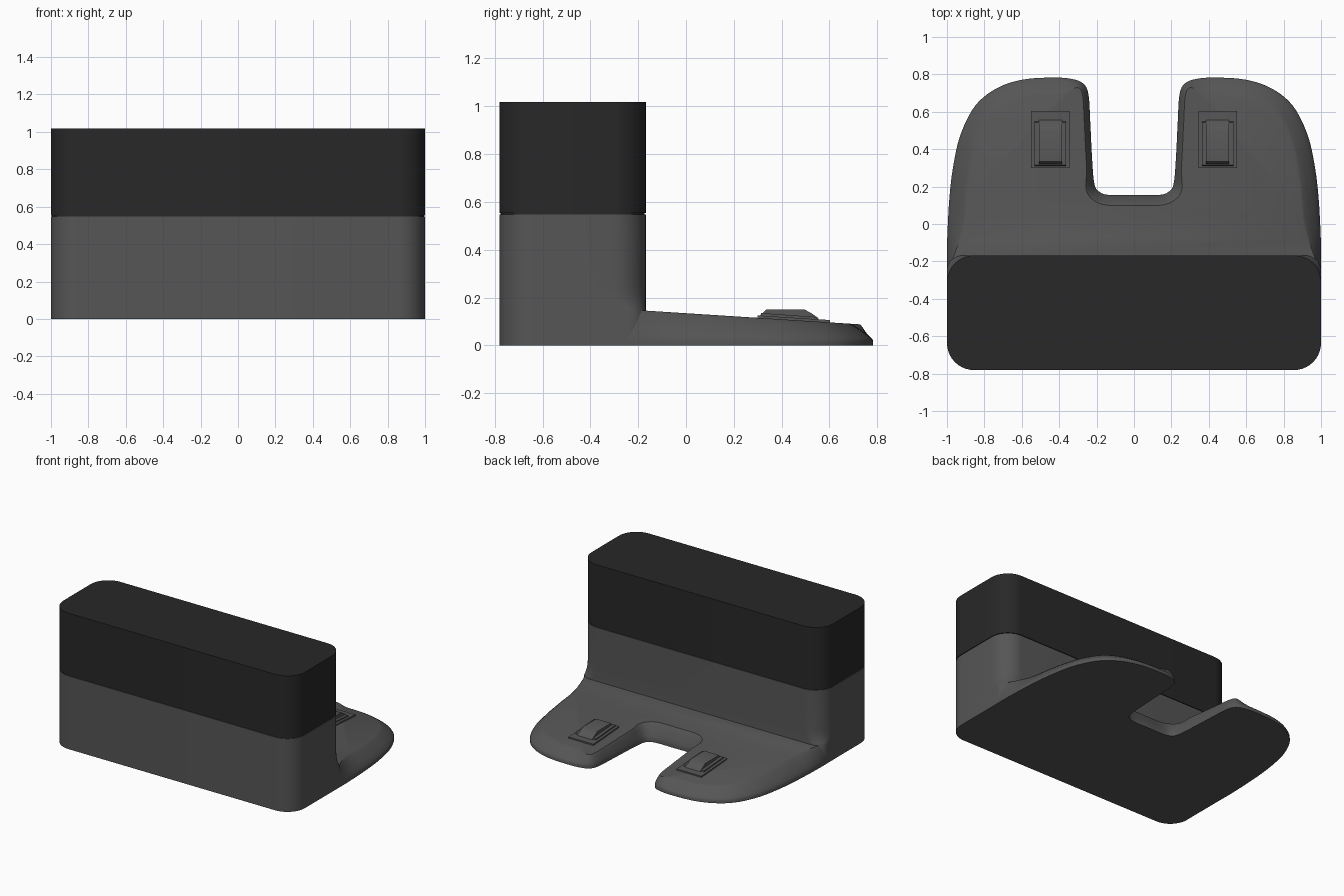
import bpy, bmesh, math
from mathutils import Vector

cube = bpy.data.objects.get("Cube")
if cube:
    bpy.data.objects.remove(cube, do_unlink=True)


def material(name, value):
    m = bpy.data.materials.new(name)
    m.use_nodes = True
    m.diffuse_color = (value, value, value, 1)
    m.node_tree.nodes["Principled BSDF"].inputs["Base Color"].default_value = (value, value, value, 1)
    return m


grey = material("charcoal grey", 0.092)
dark = material("black plastic", 0.021)


def loft(name, rings, mat):
    """Skin a stack of closed rings and cap both ends."""
    bm = bmesh.new()
    loops = [[bm.verts.new(p) for p in ring] for ring in rings]
    n = len(loops[0])
    for a, b in zip(loops, loops[1:]):
        for i in range(n):
            j = (i + 1) % n
            bm.faces.new((a[i], a[j], b[j], b[i]))
    bm.faces.new(loops[0])
    bm.faces.new(loops[-1])
    bmesh.ops.recalc_face_normals(bm, faces=bm.faces)
    mesh = bpy.data.meshes.new(name)
    bm.to_mesh(mesh)
    bm.free()
    obj = bpy.data.objects.new(name, mesh)
    bpy.context.collection.objects.link(obj)
    mesh.materials.append(mat)
    bpy.ops.object.select_all(action='DESELECT')
    obj.select_set(True)
    bpy.context.view_layer.objects.active = obj
    bpy.ops.object.shade_smooth_by_angle(angle=math.radians(40))
    return obj


# Housing: one rounded box with a seam groove, back corners flare into the tray
FRONT, BACK, RADIUS, SEAM = -0.781, -0.168, 0.145, 0.547


def rounded_ring(z, inset=0.0, back_radius=RADIUS):
    pts = []
    mid, hy = (FRONT + BACK) / 2, (BACK - FRONT) / 2
    corners = [(1, 1), (-1, 1), (-1, -1), (1, -1)]
    for k, (sx, sy) in enumerate(corners):
        r = back_radius if sy > 0 else RADIUS
        for s in range(11):
            a = math.radians(90 * k + 9 * s)
            pts.append((sx * (1 - r) + (r - inset) * math.cos(a),
                        mid + sy * (hy - r) + (r - inset) * math.sin(a), z))
    return pts


flare = [(0, 0.08), (0.14, 0.08), (0.16, 0.105), (0.185, 0.125),
         (0.215, 0.138), (0.25, RADIUS), (SEAM, RADIUS)]
sections = [rounded_ring(z, 0, r) for z, r in flare]
sections += [rounded_ring(SEAM, 0.005), rounded_ring(SEAM + 0.006, 0.005),
             rounded_ring(SEAM + 0.006), rounded_ring(1.017)]
housing = loft("housing", sections, grey)
housing.data.materials.append(dark)
for face in housing.data.polygons:
    if face.center.z > SEAM + 0.001:
        face.material_index = 1

# Tray: smooth outline with a central slot and a sloped rim
half = [(0, 0.155), (0.13, 0.155), (0.185, 0.172), (0.212, 0.215), (0.224, 0.35),
        (0.234, 0.55), (0.243, 0.69), (0.27, 0.75), (0.335, 0.776), (0.44, 0.783),
        (0.6, 0.771), (0.735, 0.725), (0.847, 0.635), (0.924, 0.488), (0.963, 0.33),
        (0.987, 0.14), (1, -0.12), (1, -0.32)]


def spline(points, steps=5):
    p = [Vector(q) for q in [(-0.13, 0.155)] + points + [(1, -0.5)]]
    out = []
    for i in range(1, len(p) - 2):
        a, b, c, d = p[i - 1:i + 3]
        for s in range(steps):
            t = s / steps
            out.append(0.5 * (2 * b + (c - a) * t + (2 * a - 5 * b + 4 * c - d) * t ** 2
                              + (3 * b - a - 3 * c + d) * t ** 3))
    return out + [p[-2]]


right = spline(half)
outline = [Vector((-q.x, q.y)) for q in reversed(right[1:])] + right


def tray_top(y):
    return 0.145 - 0.064 * (y - BACK)


def ramp(value, start, end):
    t = min(max((value - start) / (end - start), 0), 1)
    return t * t * (3 - 2 * t)


def rim_width(q):
    """Wide at the tips, steep in the slot and where the sides meet the housing."""
    if abs(q.x) < 0.26:
        return 0.055 - 0.023 * ramp(q.y, 0.16, 0.3)
    return (0.032 + 0.063 * ramp(abs(q.x), 0.26, 0.42)) * (0.12 + 0.88 * ramp(q.y, -0.3, 0.05))


def tray_ring(inward, height):
    ring = []
    last = len(outline) - 1
    for i, q in enumerate(outline):
        t = (outline[min(i + 1, last)] - outline[max(i - 1, 0)]).normalized()
        step = rim_width(q) * inward
        x, y = q.x + t.y * step, q.y - t.x * step
        ring.append((x, y, 0.02 + (tray_top(y) - 0.02) * height))
    return ring


floor = [(q.x, q.y, 0) for q in outline]
profile = [(0, 0), (0.07, 0.16), (0.3, 0.42), (0.6, 0.71), (0.87, 0.93), (1, 1)]
loft("tray", [floor] + [tray_ring(i, h) for i, h in profile], grey)


# Charging contacts: frame plate, stepped surround and raised bar
def contact_part(name, x, width, side):
    loft(name, [[(x + s * width / 2, y, z) for y, z in side] for s in (-1, 1)], grey)


def slab(y0, y1, lift, slope=0.0):
    return [(y0, tray_top(y0) - 0.01), (y1, tray_top(y1) - 0.01),
            (y1 - slope, tray_top(y1) + lift), (y0 + slope, tray_top(y0) + lift)]


bar = [(0.31, 0.10), (0.56, 0.10), (0.552, 0.115), (0.525, 0.134),
       (0.495, 0.15), (0.335, 0.15), (0.315, 0.13)]
for label, x in (("left", 0.447), ("right", -0.447)):
    contact_part(label + "_contact_plate", x, 0.206, slab(0.3, 0.603, 0.01))
    contact_part(label + "_contact_surround", x, 0.168, slab(0.303, 0.555, 0.02, 0.012))
    contact_part(label + "_contact_bar", x, 0.122, bar)
